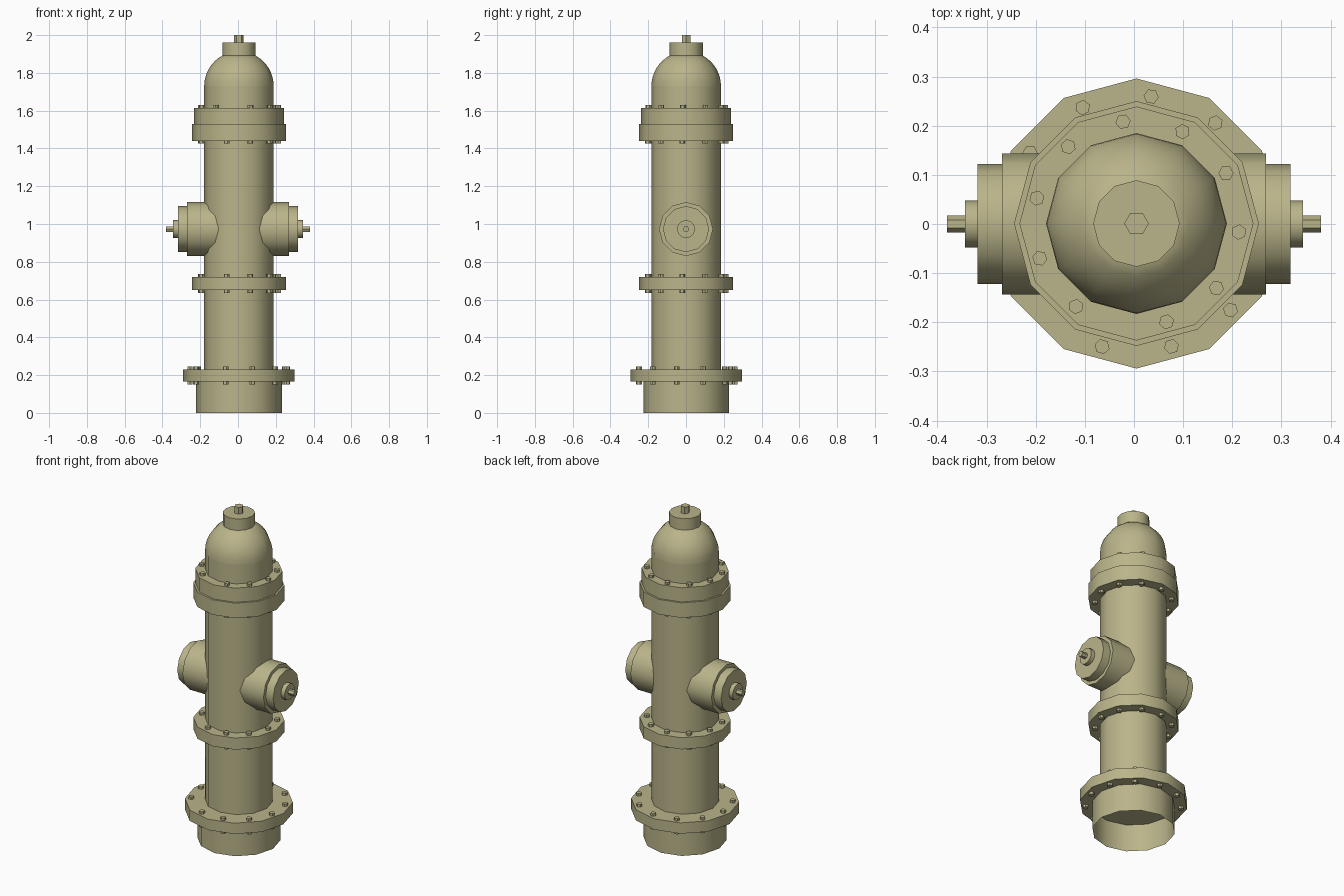
import bpy, bmesh, math
from mathutils import Matrix, Vector

if "Cube" in bpy.data.objects:
    bpy.data.objects.remove(bpy.data.objects["Cube"], do_unlink=True)

paint = bpy.data.materials.new("khaki_paint")
paint.use_nodes = True
KHAKI = (0.49, 0.46, 0.255, 1)
paint.diffuse_color = KHAKI
paint.node_tree.nodes["Principled BSDF"].inputs["Base Color"].default_value = KHAKI

AXIS = Vector((0.005, 0.001, 0))   # centre line of the upright body


def finish(bm, name):
    bmesh.ops.recalc_face_normals(bm, faces=bm.faces)
    mesh = bpy.data.meshes.new(name)
    bm.to_mesh(mesh)
    bm.free()
    mesh.materials.append(paint)
    ob = bpy.data.objects.new(name, mesh)
    bpy.context.collection.objects.link(ob)
    bpy.ops.object.select_all(action="DESELECT")
    ob.select_set(True)
    bpy.context.view_layer.objects.active = ob
    bpy.ops.object.shade_smooth_by_angle(angle=math.radians(40))
    return ob


def lathe(name, profile, sides=12, matrix=None, caps=True):
    """Turn (radius, height) points around z, with a vertex on +x."""
    bm = bmesh.new()
    rings = []
    for r, z in profile:
        rings.append([bm.verts.new((r * math.cos(a), r * math.sin(a), z))
                      for a in (math.tau * i / sides for i in range(sides))])
    for low, high in zip(rings, rings[1:]):
        for i in range(sides):
            j = (i + 1) % sides
            bm.faces.new((low[i], low[j], high[j], high[i]))
    if caps:
        bm.faces.new(rings[0][::-1])
        bm.faces.new(rings[-1])
    bm.transform(matrix or Matrix.Translation(AXIS))
    return finish(bm, name)


def bolts(name, count, radius, z, start, step):
    bm = bmesh.new()
    for k in range(count):
        a = math.radians(start + step * k)
        pos = AXIS + Vector((radius * math.cos(a), radius * math.sin(a), z))
        bmesh.ops.create_cone(bm, cap_ends=True, segments=6, radius1=0.0155,
                              radius2=0.0155, depth=0.03,
                              matrix=Matrix.Translation(pos) @ Matrix.Rotation(a, 4, "Z"))
    return finish(bm, name)


# Upright body: open skirt, barrel and domed bonnet
lathe("base_skirt", [(0.227, 0), (0.227, 0.165)], caps=False)
lathe("barrel", [(0.184, 0.2), (0.184, 1.73)])
dome = [(0.184 * math.cos(t), 1.73 + 0.184 * math.sin(t))
        for t in (math.radians(62 * i / 8) for i in range(9))]
lathe("bonnet_dome", dome)
lathe("bonnet_cap", [(0.088, 1.86), (0.088, 1.96)])
lathe("operating_nut", [(0.025, 1.94), (0.025, 2.0)], sides=6)

# Flanges
lathe("base_flange", [(0.295, 0.165), (0.295, 0.23)])
lathe("middle_flange", [(0.249, 0.65), (0.249, 0.72)])
lathe("top_flange_lower", [(0.249, 1.44), (0.249, 1.53)])
lathe("top_flange_upper", [(0.238, 1.53), (0.238, 1.615)])

# Rings of hexagonal bolts above and below each flange
for label, z in (("upper", 0.23), ("lower", 0.165)):
    bolts("base_bolts_" + label, 11, 0.26, z, 254.4, 31.5)
for label, z in (("upper", 0.72), ("lower", 0.65)):
    bolts("middle_bolts_" + label, 10, 0.21, z, 252, 34.1)
bolts("top_bolts_upper", 10, 0.209, 1.615, 287, 34.1)
bolts("top_bolts_lower", 10, 0.21, 1.44, 252, 34.1)

# Side outlets: stepped caps with a small hexagonal nut
for side, turn in (("left", 90), ("right", -90)):
    m = Matrix.Translation((0, 0, 0.973)) @ Matrix.Rotation(math.radians(turn), 4, "Y")
    # quarter turn puts the hexagon's points to the front and back
    m = m @ Matrix.Rotation(math.radians(90), 4, "Z")
    lathe(side + "_outlet_pipe", [(0.143, 0.05), (0.143, 0.269)], matrix=m)
    lathe(side + "_outlet_cap", [(0.122, 0.25), (0.122, 0.3185)], matrix=m)
    lathe(side + "_outlet_boss", [(0.048, 0.30), (0.048, 0.3435)], matrix=m)
    lathe(side + "_outlet_nut", [(0.017, 0.33), (0.017, 0.38)], sides=6, matrix=m)
